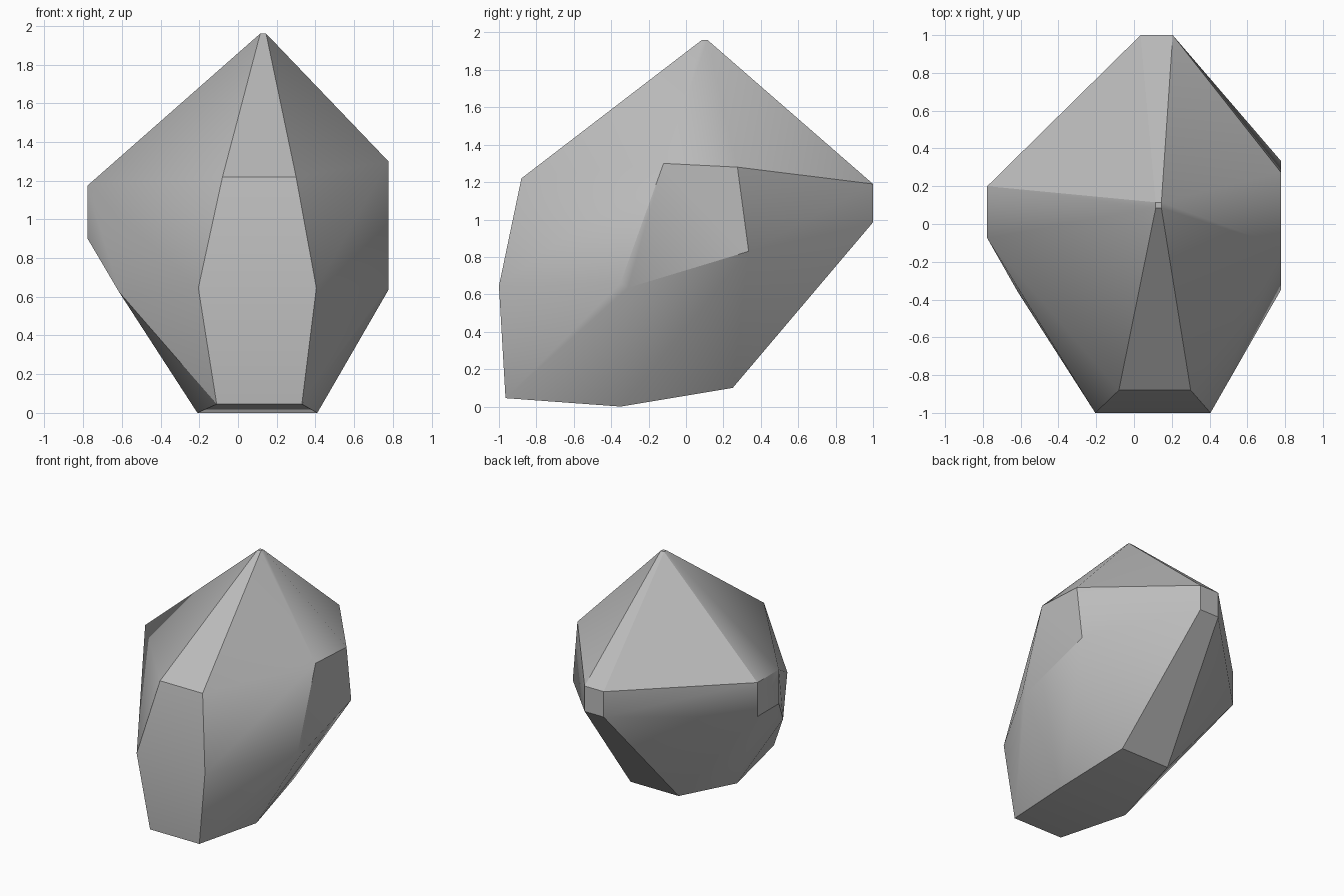
import bpy
import bmesh
import math

cube = bpy.data.objects.get("Cube")
if cube:
    bpy.data.objects.remove(cube, do_unlink=True)

# One plain stone colour
stone = bpy.data.materials.new("grey stone")
stone.use_nodes = True
colour = (0.5, 0.5, 0.5, 1.0)
stone.diffuse_color = colour
stone.node_tree.nodes["Principled BSDF"].inputs["Base Color"].default_value = colour


def pair(x1, x2, y, z):
    """Two corners sharing depth and height."""
    return [(x1, y, z), (x2, y, z)]


corners = []
# Small blunt tip
for y in (0.085, 0.115):
    corners += pair(0.115, 0.145, y, 1.96)
# Front facet: top, widest line, bottom
corners += pair(-0.08, 0.30, -0.88, 1.22)
corners += pair(-0.205, 0.405, -1.0, 0.645)
corners += pair(-0.11, 0.33, -0.965, 0.045)
# Underside
corners += pair(-0.21, 0.41, -0.35, 0.0)
corners += pair(-0.11, 0.32, 0.25, 0.10)
# Narrow back facet
for z in (1.19, 0.985):
    corners += pair(0.035, 0.205, 1.0, z)
# Facet on the -x side and the shoulder below it
for z in (1.175, 0.90):
    corners += [(-0.777, -0.075, z), (-0.777, 0.20, z)]
corners.append((-0.615, -0.36, 0.625))
# Facet on the +x side
for y, z in [(-0.12, 1.30), (0.275, 1.28), (0.335, 0.83), (-0.31, 0.635), (-0.35, 0.66)]:
    corners.append((0.777, y, z))

# Wrap the corners in a convex hull and merge flat facets
bm = bmesh.new()
for co in corners:
    bm.verts.new(co)
result = bmesh.ops.convex_hull(bm, input=bm.verts[:])
loose = [v for v in bm.verts if not v.link_faces]
bmesh.ops.delete(bm, geom=loose, context="VERTS")
bmesh.ops.dissolve_limit(bm, angle_limit=math.radians(1), verts=bm.verts[:], edges=bm.edges[:])
bmesh.ops.recalc_face_normals(bm, faces=bm.faces[:])
mesh = bpy.data.meshes.new("rock")
bm.to_mesh(mesh)
bm.free()
mesh.materials.append(stone)

rock = bpy.data.objects.new("rock", mesh)
bpy.context.collection.objects.link(rock)

# Soft shading across shallow facets, crisp at the strong edges
bpy.ops.object.select_all(action="DESELECT")
rock.select_set(True)
bpy.context.view_layer.objects.active = rock
bpy.ops.object.shade_smooth_by_angle(angle=math.radians(30))
